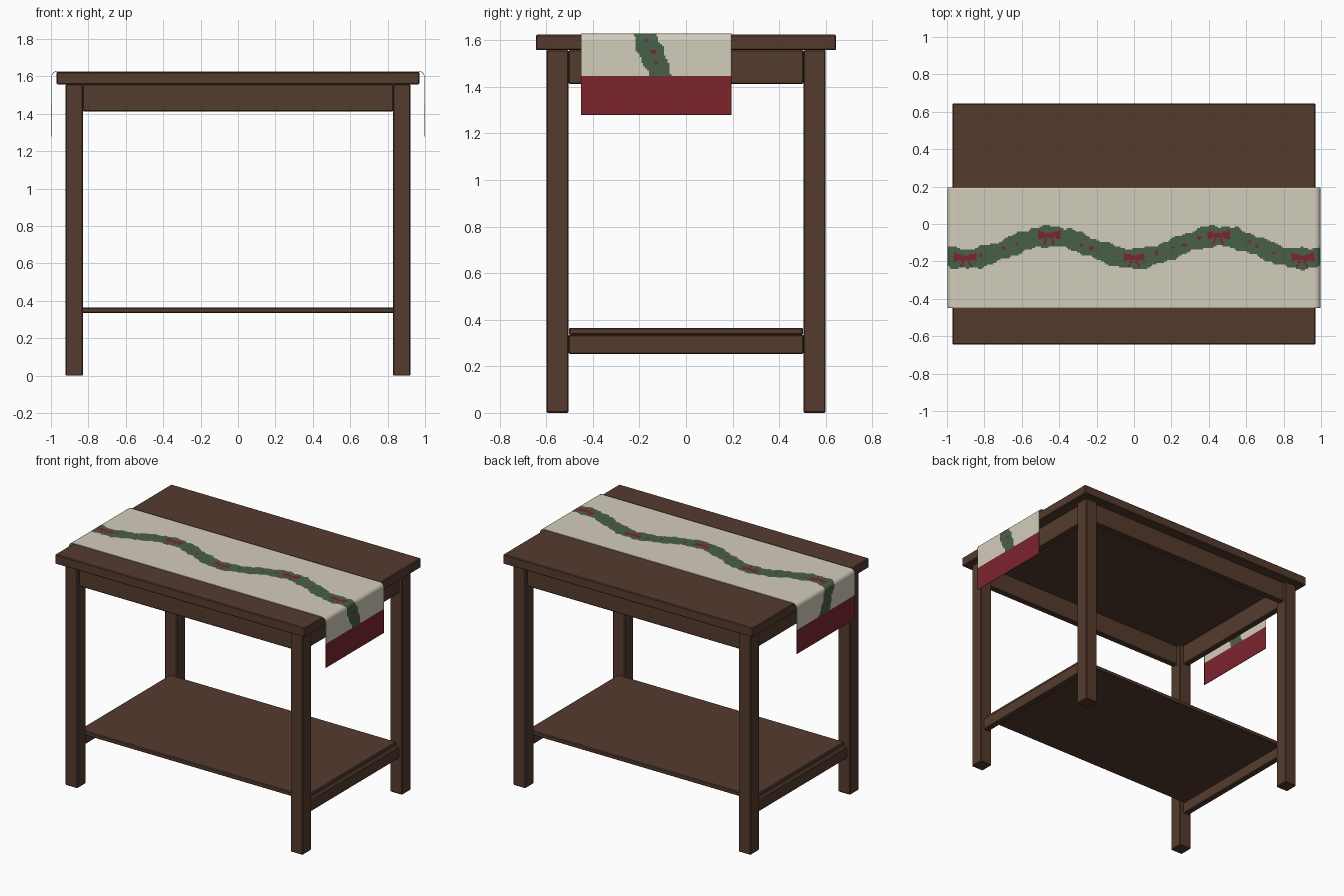
import bpy, math, random

if "Cube" in bpy.data.objects:
    bpy.data.objects.remove(bpy.data.objects["Cube"])
random.seed(4)

def material(name, col):
    m = bpy.data.materials.new(name)
    m.diffuse_color = (*col, 1)
    m.use_nodes = True
    m.node_tree.nodes["Principled BSDF"].inputs["Base Color"].default_value = m.diffuse_color
    return m

wood = material("dark brown wood", (0.090, 0.044, 0.027))
cream = material("cream cloth", (0.65, 0.61, 0.50))
red = material("deep red cloth", (0.205, 0.018, 0.027))
green = material("garland green", (0.064, 0.118, 0.066))

def box(name, x0, x1, y0, y1, z0, z1, bevel=0.005):
    sx, sy, sz = (x1 - x0) / 2, (y1 - y0) / 2, (z1 - z0) / 2
    v = [(a * sx, b * sy, c * sz) for a in (-1, 1) for b in (-1, 1) for c in (-1, 1)]
    f = [(0, 1, 3, 2), (4, 6, 7, 5), (0, 4, 5, 1), (2, 3, 7, 6), (0, 2, 6, 4), (1, 5, 7, 3)]
    me = bpy.data.meshes.new(name)
    me.from_pydata(v, [], f)
    me.materials.append(wood)
    ob = bpy.data.objects.new(name, me)
    ob.location = ((x0 + x1) / 2, (y0 + y1) / 2, (z0 + z1) / 2)
    bpy.context.collection.objects.link(ob)
    b = ob.modifiers.new("soft edges", 'BEVEL')
    b.width, b.segments = bevel, 1
    return ob

# table frame
box("table_top", -0.97, 0.97, -0.645, 0.645, 1.558, 1.624)
for sx, xn in ((-1, "left"), (1, "right")):
    for sy, yn in ((-1, "front"), (1, "back")):
        cx, cy = sx * 0.875, sy * 0.552
        box(f"{yn}_{xn}_leg", cx - 0.047, cx + 0.047, cy - 0.048, cy + 0.048, 0, 1.558)
    cx = sx * 0.878
    box(f"{xn}_apron", cx - 0.022, cx + 0.022, -0.505, 0.505, 1.412, 1.558)
    box(f"{xn}_stretcher", cx - 0.022, cx + 0.022, -0.505, 0.505, 0.253, 0.335)
for sy, yn in ((-1, "front"), (1, "back")):
    cy = sy * 0.557
    box(f"{yn}_apron", -0.83, 0.83, cy - 0.022, cy + 0.022, 1.412, 1.558)
box("lower_shelf", -0.88, 0.88, -0.503, 0.503, 0.335, 0.365)

# table runner: cloth sheet following a path over both table ends
FLAT, R, TOP, LOW = 0.966, 0.030, 1.628, 1.278
ARC = R * math.pi / 2
HALF = FLAT + ARC + (TOP - R - LOW)

def path(u):
    s, a = (1 if u >= 0 else -1), abs(u)
    if a <= FLAT:
        return u, TOP
    if a <= FLAT + ARC:
        t = (a - FLAT) / R
        return s * (FLAT + R * math.sin(t)), TOP - R + R * math.cos(t)
    return s * (FLAT + R), TOP - R - (a - FLAT - ARC)

def wave(u):
    return -0.125 - 0.06 * math.cos(2 * math.pi * u / 0.9)

BOWS = (-0.9, -0.455, 0.0, 0.45, 0.9)
BERRIES = (-1.11, -1.06, -1.01, -0.82, -0.70, -0.63, -0.28, -0.23, 0.12, 0.21,
           0.27, 0.35, 0.62, 0.66, 0.75, 1.01, 1.06, 1.11)
berries = [(u, wave(u) + random.uniform(-0.012, 0.012), random.uniform(0.007, 0.012))
           for u in BERRIES]

def pattern(u, y):
    if path(u)[1] < 1.447:
        return 1                                    # red end band
    for b in BOWS:                                  # bow loops, knot and tails
        dx, dy = abs(u - b), y - wave(b) - 0.004
        if dx < 0.06 and abs(dy - 0.1 * dx) < 0.012 + 0.16 * dx:
            return 1
        if -0.052 < dy < 0 and abs(dx - 0.008 + 0.4 * dy) < 0.006:
            return 1
    for bu, by, br in berries:
        if (u - bu) ** 2 + (y - by) ** 2 < br * br:
            return 1
    w = 0.054 + 0.005 * math.sin(37 * u) + 0.004 * math.sin(91 * u + 1)
    return 2 if abs(y - wave(u)) < w else 0

NU, NV, Y0, Y1 = 332, 80, -0.45, 0.195
us = [-HALF + 2 * HALF * i / NU for i in range(NU + 1)]
ys = [Y0 + (Y1 - Y0) * j / NV for j in range(NV + 1)]
verts = [(path(u)[0], y, path(u)[1]) for u in us for y in ys]
n = NV + 1
faces = [(i * n + j, (i + 1) * n + j, (i + 1) * n + j + 1, i * n + j + 1)
         for i in range(NU) for j in range(NV)]
me = bpy.data.meshes.new("table_runner")
me.from_pydata(verts, [], faces)
for m in (cream, red, green):
    me.materials.append(m)
for k, p in enumerate(me.polygons):
    i, j = divmod(k, NV)
    p.material_index = pattern((us[i] + us[i + 1]) / 2, (ys[j] + ys[j + 1]) / 2)
    p.use_smooth = True
runner = bpy.data.objects.new("table_runner", me)
bpy.context.collection.objects.link(runner)
s = runner.modifiers.new("cloth thickness", 'SOLIDIFY')
s.thickness, s.offset = 0.003, 0
bpy.context.view_layer.objects.active = runner
runner.select_set(True)
bpy.ops.object.shade_smooth_by_angle()
